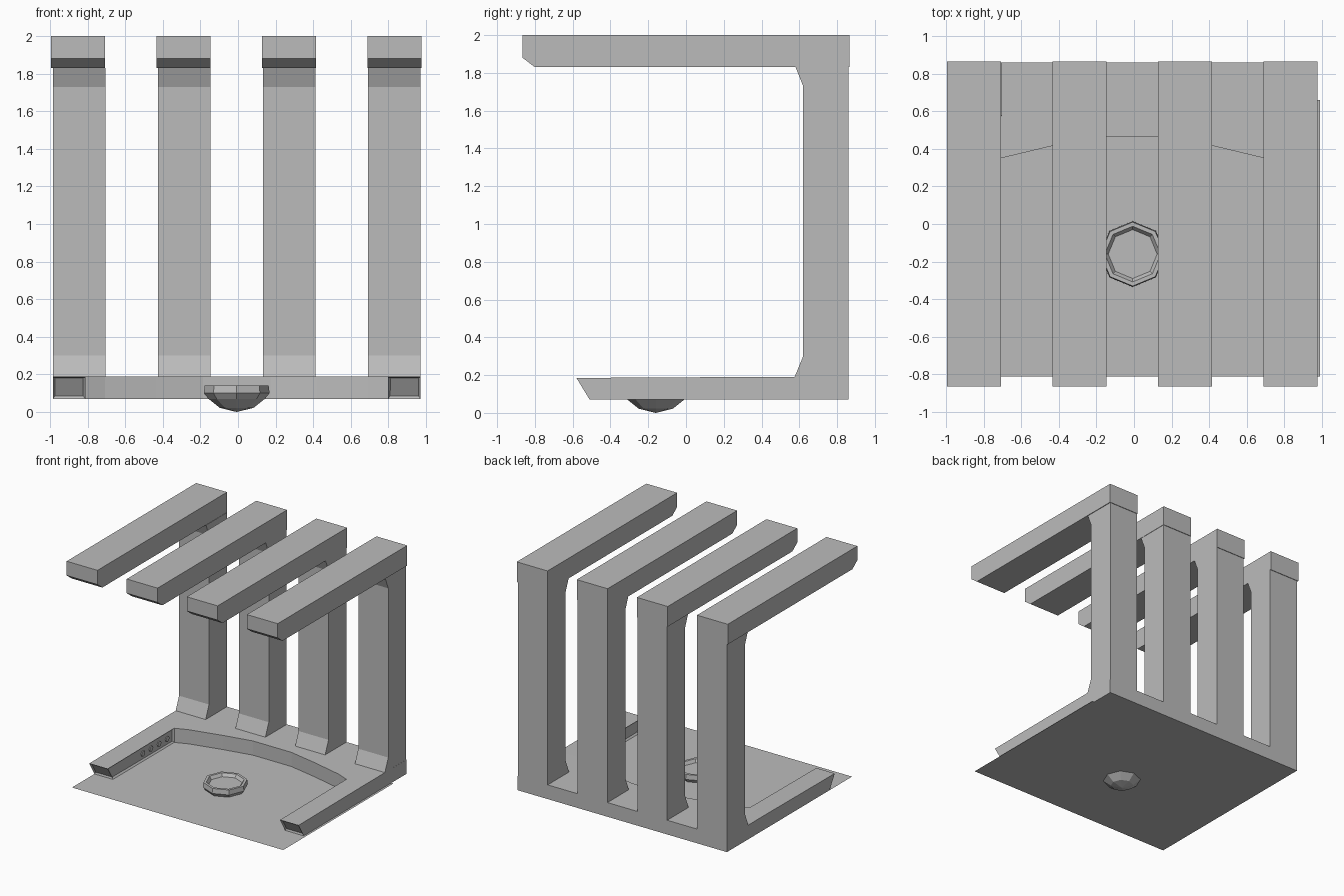
import bpy, bmesh, math
from mathutils import Matrix, Vector

if "Cube" in bpy.data.objects:
    bpy.data.objects.remove(bpy.data.objects["Cube"])

grey = bpy.data.materials.new("plain grey")
grey.diffuse_color = (0.5, 0.5, 0.5, 1)
grey.use_nodes = True
grey.node_tree.nodes["Principled BSDF"].inputs["Base Color"].default_value = grey.diffuse_color
CX = -0.007  # symmetry plane of the base


def finish(name, bm, x=0.0, mirror=False, recalc=True):
    if recalc:
        bmesh.ops.recalc_face_normals(bm, faces=bm.faces[:])
    me = bpy.data.meshes.new(name)
    bm.to_mesh(me)
    bm.free()
    me.materials.append(grey)
    ob = bpy.data.objects.new(name, me)
    bpy.context.collection.objects.link(ob)
    ob.location.x = x
    if mirror:
        ob.modifiers.new("mirror", 'MIRROR').use_mirror_merge = False
    return ob


def prism(points, offset):
    """Extrude a closed outline of 3D points along an offset vector."""
    bm = bmesh.new()
    face = bm.faces.new([bm.verts.new(p) for p in points])
    ext = bmesh.ops.extrude_face_region(bm, geom=[face])
    moved = [v for v in ext["geom"] if isinstance(v, bmesh.types.BMVert)]
    bmesh.ops.translate(bm, verts=moved, vec=Vector(offset))
    bmesh.ops.recalc_face_normals(bm, faces=bm.faces[:])
    return bm


def side_profile(yz, x0, x1):
    return prism([(x0, y, z) for y, z in yz], (x1 - x0, 0, 0))


# Four posts with flared ends, each carrying a top beam
POST = [(0.86, 0.18), (0.575, 0.18), (0.575, 0.19), (0.62, 0.30),
        (0.62, 1.73), (0.58, 1.83), (0.86, 1.83)]
BEAM = [(0.865, 1.83), (-0.80, 1.83), (-0.865, 1.88), (-0.865, 2.0), (0.865, 2.0)]
for i in range(4):
    finish(f"post_{i + 1}", side_profile(POST, -0.14, 0.14), -0.845 + 0.5585 * i)
    finish(f"top_beam_{i + 1}", side_profile(BEAM, -0.144, 0.144), -0.852 + 0.5615 * i)

# Rear base slab with a faceted concave front edge
half = [(0.18, 0.465), (0.43, 0.415), (0.70, 0.35), (0.80, 0.31), (0.978, 0.31), (0.978, 0.86)]
outline = half + [(-x, y) for x, y in reversed(half)]
finish("rear_base", prism([(x, y, 0.07) for x, y in outline], (0, 0, 0.12)), CX)

# Side arms with slanted tips and recessed tip and inner panels
ARM = [(0.31, 0.07), (-0.51, 0.07), (-0.58, 0.185), (0.31, 0.19)]
bm = side_profile(ARM, -0.978, -0.805)
inset = [f for f in bm.faces if f.normal.x > 0.9 or f.normal.y < -0.5]
for f in inset:
    bmesh.ops.inset_individual(bm, faces=[f], thickness=0.016, depth=-0.012)
finish("side_arms", bm, CX, mirror=True)

# Row of small round studs in each inner panel
bm = bmesh.new()
for k in range(4):
    m = Matrix.Translation((-0.815, -0.095 + 0.108 * k, 0.128)) @ Matrix.Rotation(math.pi / 2, 4, 'Y')
    bmesh.ops.create_cone(bm, cap_ends=True, segments=8, radius1=0.024,
                          radius2=0.024, depth=0.01, matrix=m)
finish("arm_studs", bm, CX, mirror=True)

# Thin floor sheet
bm = bmesh.new()
bm.faces.new([bm.verts.new(p) for p in
              [(-0.985, -0.81, 0.07), (0.99, -0.81, 0.07), (0.99, 0.66, 0.07), (-0.985, 0.66, 0.07)]])
finish("floor_sheet", bm, recalc=False)

# Eight-sided dish set through the floor
RINGS = [(0.09, 0.022), (0.15, 0.07), (0.175, 0.10), (0.17, 0.14), (0.148, 0.14), (0.13, 0.115)]
bm = bmesh.new()
rows = [[bm.verts.new((r * math.sin(a * math.pi / 4), r * math.cos(a * math.pi / 4) - 0.16, z))
         for a in range(8)] for r, z in RINGS]
for lo, hi in zip(rows, rows[1:]):
    for a in range(8):
        b = (a + 1) % 8
        bm.faces.new((lo[a], lo[b], hi[b], hi[a]))
bm.faces.new(rows[-1])
tip = bm.verts.new((0, -0.16, 0.0))
for a in range(8):
    bm.faces.new((tip, rows[0][(a + 1) % 8], rows[0][a]))
finish("floor_dish", bm, CX)
